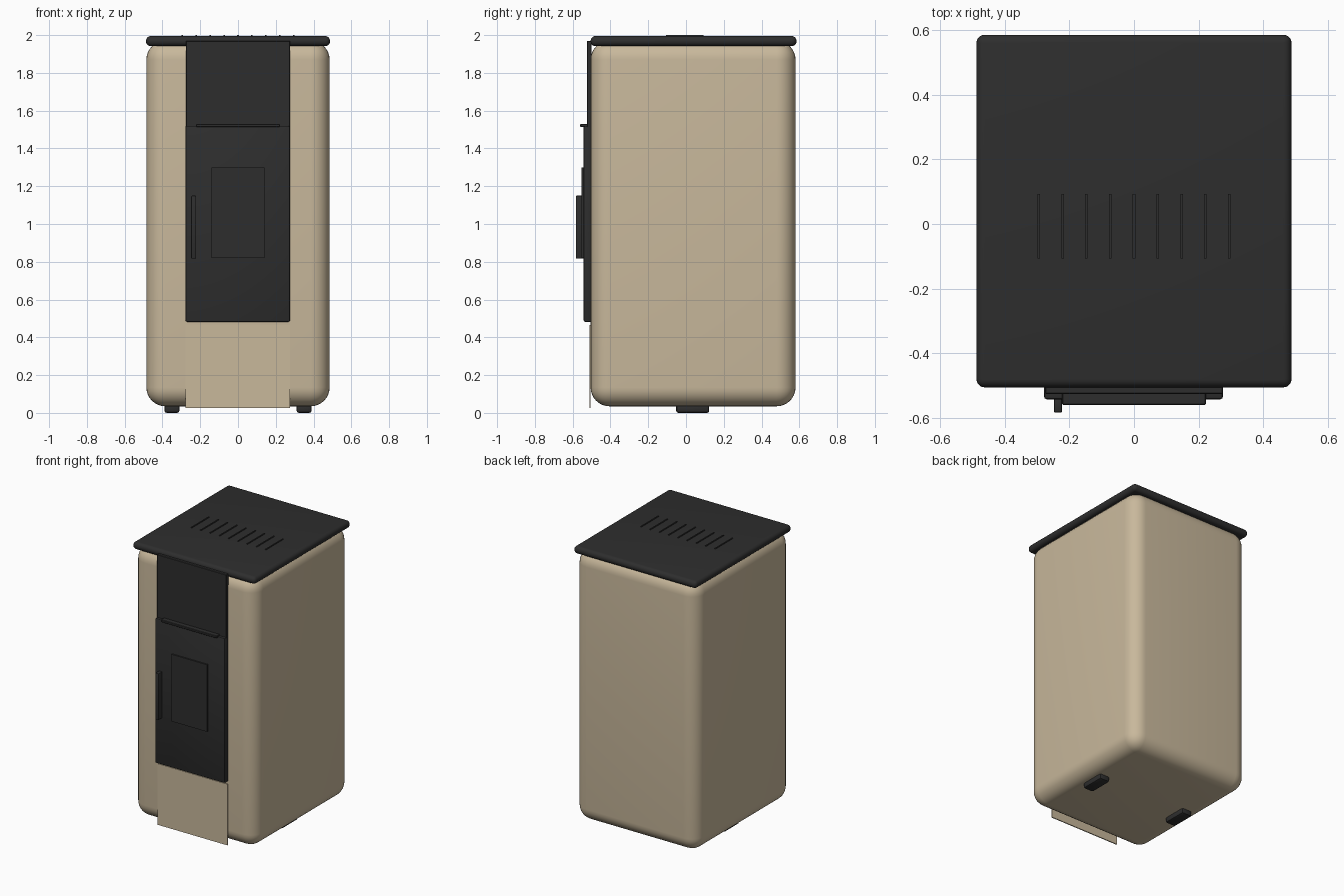
import bpy, math

if "Cube" in bpy.data.objects:
    bpy.data.objects.remove(bpy.data.objects["Cube"])


def material(name, rgb):
    m = bpy.data.materials.new(name)
    m.diffuse_color = (*rgb, 1)
    m.use_nodes = True
    m.node_tree.nodes["Principled BSDF"].inputs["Base Color"].default_value = m.diffuse_color
    return m


BEIGE = material("beige enamel", (0.58, 0.48, 0.33))
BLACK = material("black steel", (0.027, 0.027, 0.027))


def box(name, x, y, z, mat, bevel=0.0, segments=2):
    """Box from (min, max) extents with optional rounded edges."""
    lo, hi = zip(x, y, z)
    bpy.ops.mesh.primitive_cube_add(size=1, location=[(a + b) / 2 for a, b in zip(lo, hi)])
    ob = bpy.context.object
    ob.name = name
    ob.scale = [b - a for a, b in zip(lo, hi)]
    bpy.ops.object.transform_apply(location=False, rotation=False, scale=True)
    ob.data.materials.append(mat)
    if bevel:
        mod = ob.modifiers.new("rounding", "BEVEL")
        mod.width = bevel
        mod.segments = segments
        bpy.ops.object.modifier_apply(modifier=mod.name)
        bpy.ops.object.shade_smooth_by_angle(angle=math.radians(35))
    return ob


# Rounded cabinet and overhanging lid
box("cabinet", (-0.485, 0.485), (-0.505, 0.58), (0.035, 1.97), BEIGE, 0.1, 8)
box("lid", (-0.487, 0.487), (-0.505, 0.585), (1.942, 1.995), BLACK, 0.025, 5)

# Raised vent ribs on the lid
for i in range(9):
    x = (i - 4) * 0.0735
    box(f"vent_rib_{i + 1}", (x - 0.004, x + 0.004), (-0.107, 0.092), (1.99, 2.0), BLACK)

# Front column: upper panel, fire door, lower cover
box("upper_panel", (-0.275, 0.275), (-0.525, -0.5), (1.51, 1.97), BLACK, 0.003, 1)
box("fire_door", (-0.278, 0.275), (-0.542, -0.5), (0.482, 1.52), BLACK, 0.008, 2)
box("lower_cover", (-0.278, 0.275), (-0.512, -0.505), (0.027, 0.465), BEIGE)

# Door details
box("door_window", (-0.14, 0.14), (-0.552, -0.54), (0.82, 1.30), BLACK)
box("door_handle", (-0.248, -0.222), (-0.583, -0.535), (0.817, 1.15), BLACK, 0.005, 2)
box("door_top_rail", (-0.222, 0.222), (-0.56, -0.52), (1.513, 1.53), BLACK, 0.003, 1)

# Feet
for side, x in (("left", -0.35), ("right", 0.35)):
    box(f"{side}_foot", (x - 0.04, x + 0.04), (-0.052, 0.123), (0.0, 0.045), BLACK, 0.012, 2)
